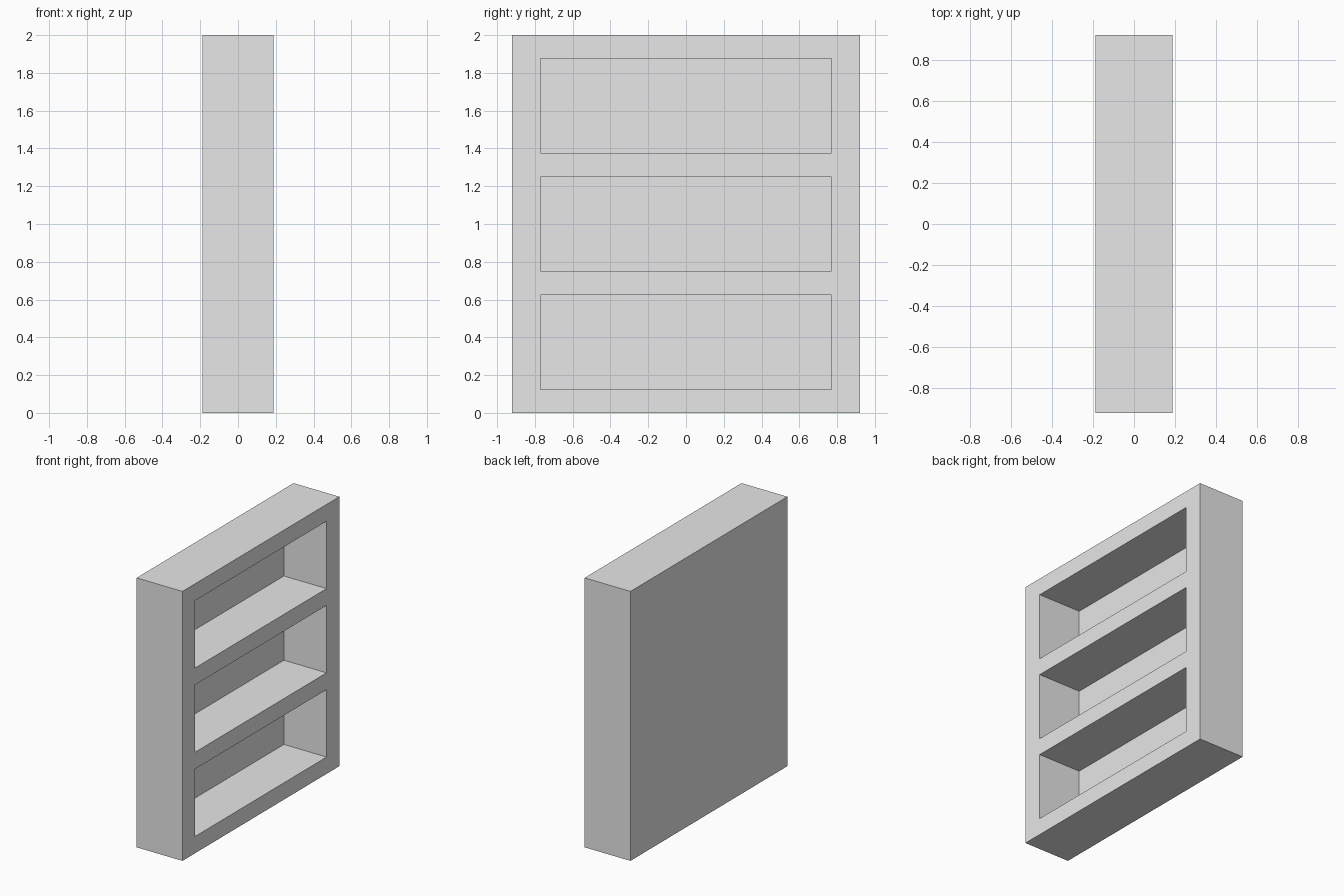
import bpy
import bmesh
from mathutils import Vector

default_cube = bpy.data.objects.get("Cube")
if default_cube:
    bpy.data.objects.remove(default_cube, do_unlink=True)

# Overall sizes
DEPTH, WIDTH, HEIGHT = 0.376, 1.84, 2.0
BOARD, OPENING, SHELVES = 0.125, 0.5, 3
OPEN_HALF = 0.77
RECESS = 0.35

grey = bpy.data.materials.new("light grey")
grey.use_nodes = True
colour = (0.8, 0.8, 0.8, 1)
grey.diffuse_color = colour
grey.node_tree.nodes["Principled BSDF"].inputs["Base Color"].default_value = colour

# Solid bookcase block
bm = bmesh.new()
bmesh.ops.create_cube(bm, size=1)
bmesh.ops.scale(bm, vec=(DEPTH, WIDTH, HEIGHT), verts=bm.verts)
bmesh.ops.translate(bm, vec=(0, 0, HEIGHT / 2), verts=bm.verts)


def open_side_faces():
    return [f for f in bm.faces if f.normal.x > 0.9]


def cut_open_side(point, normal):
    faces = open_side_faces()
    edges = {e for f in faces for e in f.edges}
    verts = {v for f in faces for v in f.verts}
    bmesh.ops.bisect_plane(bm, geom=faces + list(edges) + list(verts),
                           plane_co=point, plane_no=normal)
    bm.normal_update()


# Outline the shelf openings on the open side
bm.normal_update()
for y in (-OPEN_HALF, OPEN_HALF):
    cut_open_side(Vector((0, y, 0)), Vector((0, 1, 0)))
bottoms = [BOARD + i * (BOARD + OPENING) for i in range(SHELVES)]
for z in bottoms:
    cut_open_side(Vector((0, 0, z)), Vector((0, 0, 1)))
    cut_open_side(Vector((0, 0, z + OPENING)), Vector((0, 0, 1)))

# Push each opening in, leaving a thin back panel
openings = []
for f in open_side_faces():
    c = f.calc_center_median()
    if abs(c.y) < OPEN_HALF and any(z < c.z < z + OPENING for z in bottoms):
        openings.append(f)
bmesh.ops.inset_individual(bm, faces=openings, thickness=0, depth=-RECESS)
bmesh.ops.recalc_face_normals(bm, faces=bm.faces)

mesh = bpy.data.meshes.new("bookcase")
bm.to_mesh(mesh)
bm.free()
mesh.materials.append(grey)
bookcase = bpy.data.objects.new("bookcase", mesh)
bpy.context.collection.objects.link(bookcase)
